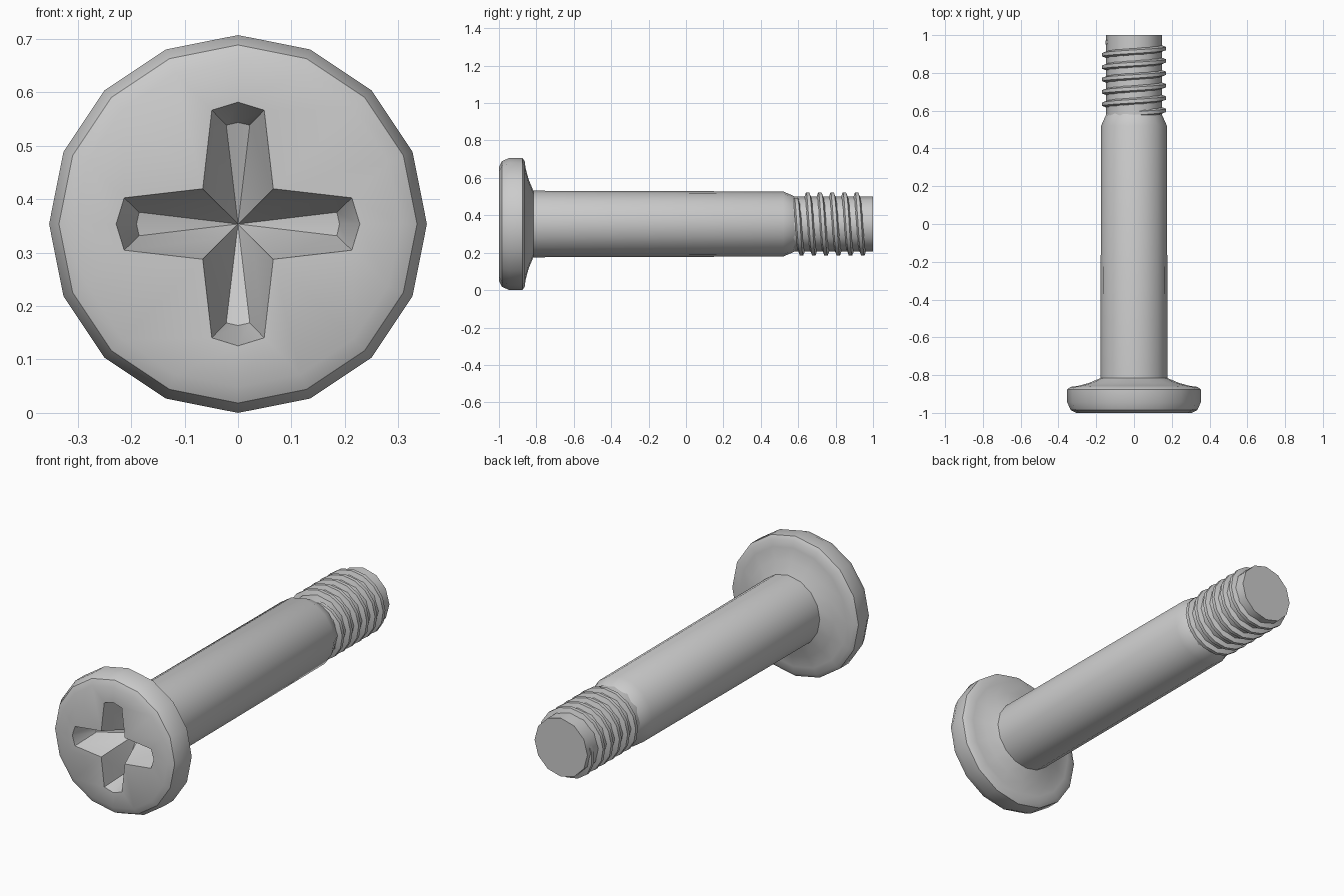
import bpy
import bmesh
from math import sin, cos, pi, tau, radians
from mathutils import Vector

if "Cube" in bpy.data.objects:
    bpy.data.objects.remove(bpy.data.objects["Cube"], do_unlink=True)

AXIS_Z = 0.3535   # height of the screw's axis
SIDES = 16

steel = bpy.data.materials.new("grey_steel")
steel.use_nodes = True
steel.diffuse_color = (0.6, 0.6, 0.6, 1)
steel.node_tree.nodes["Principled BSDF"].inputs["Base Color"].default_value = steel.diffuse_color


def polar(radius, angle, y):
    """Point around the axis; the angle runs clockwise from the top."""
    return Vector((radius * sin(angle), y, AXIS_Z + radius * cos(angle)))


def circle(radius, y, sides=SIDES):
    return [polar(radius, tau * i / sides, y) for i in range(sides)]


def cross(tip, side, half_width, corner, y_tip, y_corner):
    """Cross outline with four pointed arms, sixteen points in all."""
    arm = [(0, tip, y_tip), (half_width, side, y_tip),
           (corner, corner, y_corner), (side, half_width, y_tip)]
    points = []
    for k in range(4):
        c, s = round(cos(k * pi / 2)), round(sin(k * pi / 2))
        points += [Vector((x * c + z * s, y, AXIS_Z + z * c - x * s)) for x, z, y in arm]
    return points


def loft(name, rings, start_cap=False, end_cap=False, start_point=None, closed=True):
    """Join successive rings of points with faces."""
    bm = bmesh.new()
    loops = [[bm.verts.new(p) for p in ring] for ring in rings]
    n = len(loops[0])
    for a, b in zip(loops, loops[1:]):
        for i in range(n if closed else n - 1):
            j = (i + 1) % n
            bm.faces.new((a[i], a[j], b[j], b[i]))
    if start_cap:
        bm.faces.new(loops[0])
    if end_cap:
        bm.faces.new(loops[-1])
    if start_point is not None:
        centre = bm.verts.new(start_point)
        for i in range(n):
            bm.faces.new((centre, loops[0][(i + 1) % n], loops[0][i]))
    bmesh.ops.recalc_face_normals(bm, faces=bm.faces)
    mesh = bpy.data.meshes.new(name)
    bm.to_mesh(mesh)
    bm.free()
    mesh.materials.append(steel)
    obj = bpy.data.objects.new(name, mesh)
    bpy.context.collection.objects.link(obj)
    bpy.ops.object.select_all(action="DESELECT")
    obj.select_set(True)
    bpy.context.view_layer.objects.active = obj
    bpy.ops.object.shade_smooth_by_angle(angle=radians(32))
    return obj


# Head: recess floor, recess rim, flat face, rounded rim, dished underside
head_profile = [(0.305, -1), (0.335, -0.985), (0.3535, -0.945), (0.3535, -0.875),
                (0.335, -0.862), (0.3, -0.858), (0.24, -0.842), (0.175, -0.815)]
loft("head",
     [cross(0.19, 0.185, 0.022, 0.026, -0.87, -0.85),
      cross(0.228, 0.213, 0.049, 0.066, -1, -1)]
     + [circle(r, y) for r, y in head_profile],
     start_point=(0, -0.8, AXIS_Z))

# Plain shank, narrowing to the threaded end
loft("shank", [circle(r, y) for r, y in
               [(0.178, -0.83), (0.174, 0.52), (0.15, 0.575), (0.14, 0.59)]])

# Threaded core with flat end
loft("threaded_core", [circle(0.148, 0.56, 12), circle(0.148, 1, 12)], end_cap=True)

# Helical thread ridge, fading in and out at its ends
TURNS, PITCH, STEPS = 5.8, 0.0655, 16
total = round(TURNS * STEPS)
ridge = []
for step in range(total + 1):
    angle = tau * step / STEPS
    y = 0.585 + PITCH * step / STEPS
    fade = min(1, step / 3, (total - step) / 3)
    crest = 0.142 + 0.027 * fade
    ridge.append([polar(0.138, angle, y - 0.02), polar(crest, angle, y - 0.009),
                  polar(crest, angle, y + 0.009), polar(0.138, angle, y + 0.02)])
loft("thread", ridge, start_cap=True, end_cap=True)
